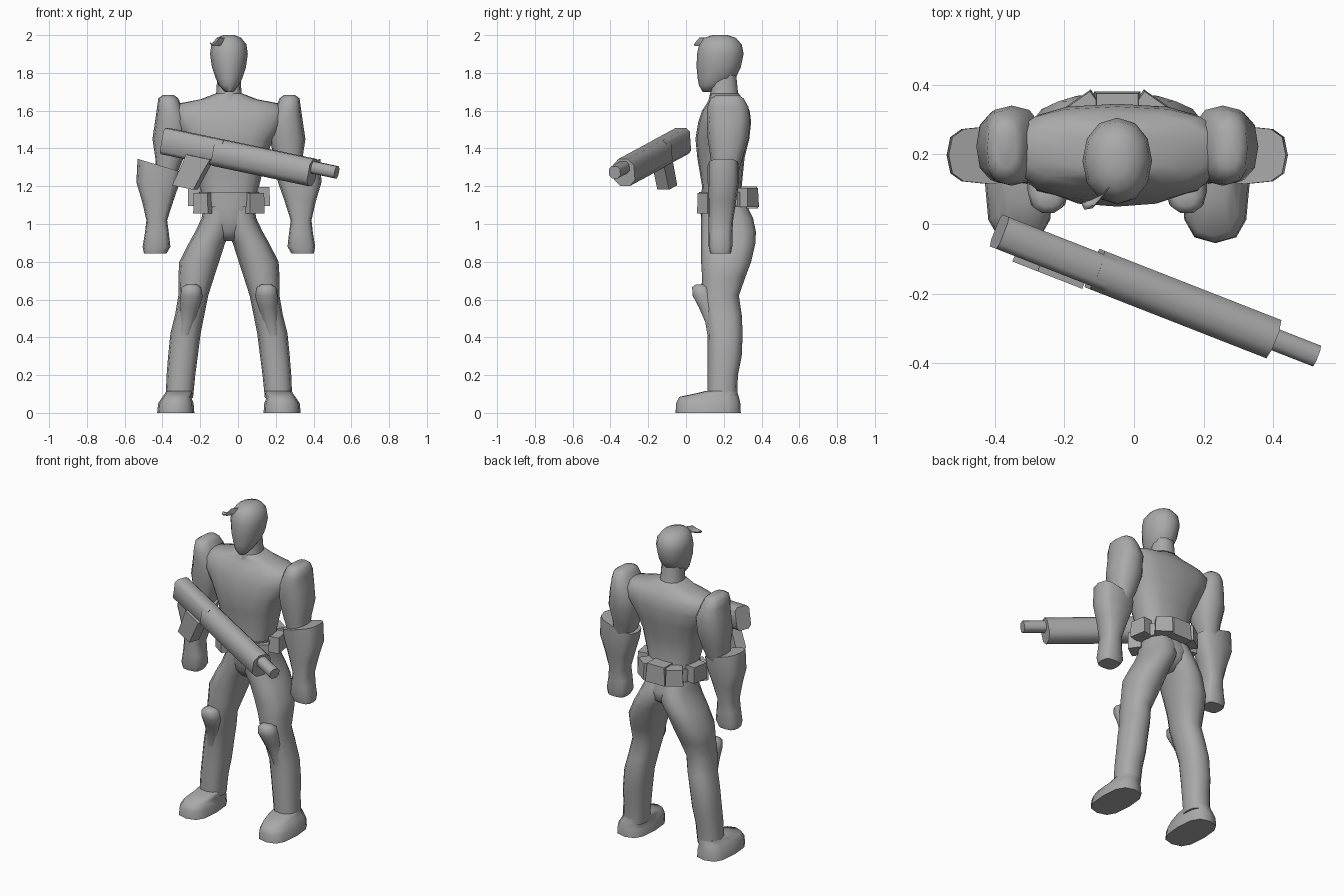
import bpy, bmesh, math
from mathutils import Vector, Matrix

if "Cube" in bpy.data.objects:
    bpy.data.objects.remove(bpy.data.objects["Cube"])

CX = -0.048  # body symmetry plane

grey = bpy.data.materials.new("grey")
grey.diffuse_color = (0.4, 0.4, 0.4, 1)
grey.use_nodes = True
grey.node_tree.nodes["Principled BSDF"].inputs["Base Color"].default_value = grey.diffuse_color


def finish(name, bm, mirror=False, angle=50, origin=(CX, 0, 0), matrix=None):
    bmesh.ops.recalc_face_normals(bm, faces=bm.faces)
    me = bpy.data.meshes.new(name)
    bm.to_mesh(me)
    bm.free()
    me.materials.append(grey)
    ob = bpy.data.objects.new(name, me)
    bpy.context.collection.objects.link(ob)
    ob.matrix_world = matrix if matrix else Matrix.Translation(origin)
    if mirror:
        ob.modifiers.new("mirror", 'MIRROR')
    bpy.ops.object.select_all(action='DESELECT')
    ob.select_set(True)
    bpy.context.view_layer.objects.active = ob
    bpy.ops.object.shade_smooth_by_angle(angle=math.radians(angle))
    return ob


def skin(bm, rings):
    """Join rings of points into a closed tube."""
    vs = [[bm.verts.new(p) for p in r] for r in rings]
    n = len(vs[0])
    for a, b in zip(vs, vs[1:]):
        for i in range(n):
            j = (i + 1) % n
            bm.faces.new((a[i], a[j], b[j], b[i]))
    bm.faces.new(vs[0])
    bm.faces.new(vs[-1])


def body_part(name, rows, mirror=False, n=12, power=2.3, tilt=0, angle=60):
    """Rows are (z, x min, x max, y front, y back); tilt slopes the last ring."""
    bm = bmesh.new()
    rings = []
    for k, (z, x0, x1, y0, y1) in enumerate(rows):
        ring = []
        for i in range(n):
            t = 2 * math.pi * i / n
            c, s = math.cos(t), math.sin(t)
            u = math.copysign(abs(c) ** (2 / power), c)
            v = math.copysign(abs(s) ** (2 / power), s)
            x = (x0 + x1) / 2 + u * (x1 - x0) / 2
            dz = tilt * u if k == len(rows) - 1 else 0
            ring.append((x, (y0 + y1) / 2 + v * (y1 - y0) / 2, z + dz))
        rings.append(ring)
    skin(bm, rings)
    return finish(name, bm, mirror, angle)


def central(rows):
    return [(z, -r, r, y0, y1) for z, r, y0, y1 in rows]


# Trunk, neck and head
body_part("torso", central([
    (.91, .04, .13, .28), (.96, .10, .09, .35), (1.02, .132, .08, .355),
    (1.1, .14, .075, .32), (1.2, .16, .085, .295), (1.35, .195, .06, .31),
    (1.45, .235, .05, .335), (1.54, .30, .065, .345), (1.60, .31, .085, .337),
    (1.638, .265, .11, .318), (1.66, .15, .122, .30), (1.69, .073, .13, .28)]),
    n=16, power=2.6)
body_part("neck", central([
    (1.64, .08, .115, .29), (1.70, .066, .13, .275), (1.80, .062, .13, .265)]))
body_part("head", central([
    (1.70, .022, .088, .14), (1.735, .052, .068, .20), (1.77, .07, .062, .262),
    (1.83, .09, .056, .29), (1.90, .10, .058, .305), (1.95, .093, .07, .295),
    (1.985, .065, .095, .265), (2.0, .03, .14, .22)]), power=2.1)

# Curled tuft of hair
bm = bmesh.new()
tuft = [((-.015, .115, 1.965), .034), ((-.04, .085, 1.968), .03),
        ((-.058, .065, 1.955), .02), ((-.085, .055, 1.95), .014),
        ((-.10, .06, 1.958), .003)]
skin(bm, [[(p[0] + r * .7 * math.cos(a), p[1] + r * math.cos(a), p[2] + r * .7 * math.sin(a))
           for a in (i * math.pi / 3 for i in range(6))] for p, r in tuft])
finish("hair_tuft", bm)

# Arms with shoulder caps, then gauntlets with fists
body_part("upper_arm", [
    (1.25, .28, .39, .14, .27), (1.35, .24, .39, .13, .30),
    (1.45, .215, .405, .115, .33), (1.55, .215, .39, .11, .34),
    (1.62, .25, .38, .113, .33), (1.665, .268, .374, .13, .305),
    (1.682, .29, .35, .16, .28)], True, power=2.5)
body_part("gauntlet", [
    (.845, .33, .45, .128, .238), (.88, .31, .457, .12, .245),
    (.95, .318, .445, .12, .245), (1.02, .327, .437, .12, .25),
    (1.12, .295, .46, .118, .265), (1.22, .26, .49, .115, .28),
    (1.31, .25, .484, .115, .28)], True, n=12, power=3, tilt=.035, angle=45)

# Legs, knee guards and boots
body_part("leg", [
    (.08, .19, .335, .115, .27), (.2, .178, .33, .115, .275),
    (.3, .165, .322, .115, .295), (.42, .15, .31, .115, .30),
    (.52, .13, .285, .10, .295), (.62, .11, .268, .08, .28),
    (.72, .078, .268, .085, .315), (.8, .052, .263, .08, .345),
    (.9, .02, .212, .08, .368), (.96, -.015, .178, .08, .37),
    (1.03, -.03, .145, .08, .355), (1.12, -.03, .13, .085, .31)], True, power=2.4)
body_part("knee_guard", [
    (.41, .20, .27, .112, .2), (.48, .175, .262, .10, .2),
    (.56, .153, .258, .065, .17), (.62, .14, .257, .033, .15),
    (.665, .148, .25, .03, .13), (.68, .17, .225, .05, .10)], True, n=10)
body_part("boot", [
    (0, .183, .38, -.055, .29), (.05, .187, .375, -.053, .288),
    (.085, .20, .352, -.035, .28), (.105, .19, .337, .06, .273),
    (.115, .195, .333, .10, .27)], True, power=2.8, angle=70)


def pouch(name, centre, size, turn=0, flare=1.0, mirror=False):
    """A box whose bottom is scaled by flare."""
    bm = bmesh.new()
    bmesh.ops.create_cube(bm, size=1)
    for v in bm.verts:
        k = flare if v.co.z < 0 else 1
        v.co = Vector((v.co.x * size[0] * k, v.co.y * size[1] * k, v.co.z * size[2]))
    bmesh.ops.rotate(bm, verts=bm.verts, matrix=Matrix.Rotation(math.radians(turn), 3, 'Z'))
    bmesh.ops.translate(bm, verts=bm.verts, vec=centre)
    return finish(name, bm, mirror, 30)


# Belt with front, side and rear pouches and a back plate
body_part("belt", central([(1.09, .155, .07, .335), (1.17, .165, .07, .32)]), n=16, power=2.6)
pouch("front_pouch", (.128, .118, 1.11), (.09, .075, .11), 35, 1.05, True)
pouch("side_pouch", (.172, .215, 1.145), (.10, .07, .10), -80, 1.05, True)
pouch("rear_pouch", (.097, .325, 1.14), (.095, .07, .10), -35, 1.1, True)
pouch("back_plate", (0, .33, 1.14), (.12, .09, .115), 0, 1.12)

# Rifle in its own frame: x along the barrel, z up
axis = Vector((.779, -.305, -.164)).normalized()
side = Vector((0, 0, 1)).cross(axis).normalized()
up = axis.cross(side)
frame = Matrix((axis, side, up)).transposed().to_4x4()
frame.translation = (-.387, -.022, 1.437)


def rifle_part(name, x0, x1, w, z0, z1, bevel):
    bm = bmesh.new()
    h, b = w / 2, bevel
    skin(bm, [[(x, y, z) for y, z in (
        (-h, z0 + b), (-h + b, z0), (h - b, z0), (h, z0 + b),
        (h, z1 - b), (h - b, z1), (-h + b, z1), (-h, z1 - b))] for x in (x0, x1)])
    return finish(name, bm, angle=50, matrix=frame)


rifle_part("rifle_stock", 0, .34, .098, -.068, .072, .018)
rifle_part("rifle_handguard", .30, .855, .118, -.073, .073, .032)
rifle_part("rifle_muzzle", .84, .99, .064, -.005, .06, .016)

# Slanted grip below the stock
bm = bmesh.new()
skin(bm, [[(x, y, z) for x, y in ((a, -.066), (b, -.066), (b, 0), (a, 0))]
          for a, b, z in ((.155, .295, -.04), (.145, .275, -.09), (.11, .232, -.215))])
finish("rifle_grip", bm, angle=30, matrix=frame)
